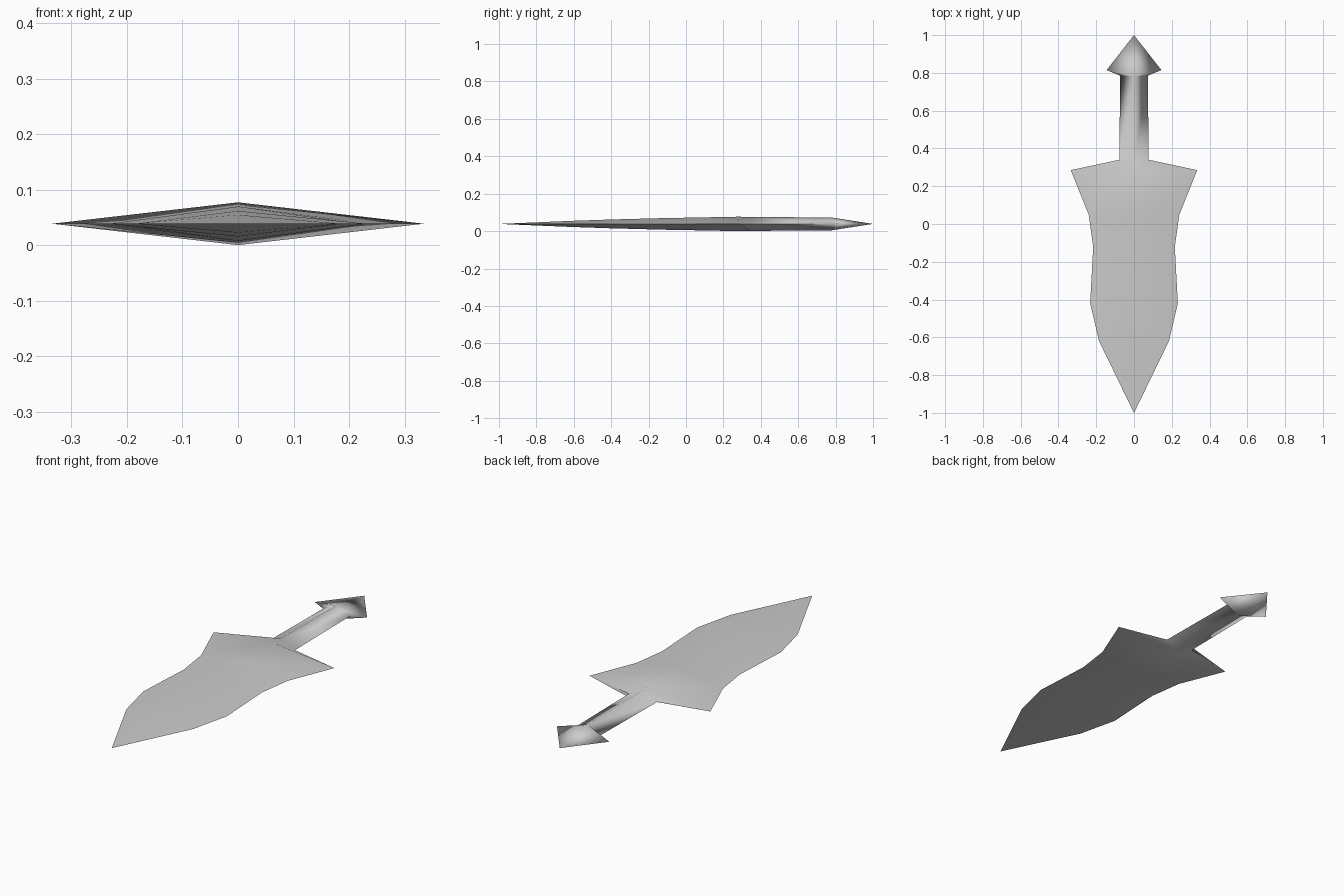
import bpy
import bmesh

cube = bpy.data.objects.get("Cube")
if cube:
    bpy.data.objects.remove(cube, do_unlink=True)

# One grey metal for the whole dagger
metal = bpy.data.materials.new("grey metal")
metal.use_nodes = True
GREY = (0.6, 0.6, 0.6, 1.0)
metal.diffuse_color = GREY
metal.node_tree.nodes["Principled BSDF"].inputs["Base Color"].default_value = GREY

MID = 0.0385  # height of the cutting edge

# Stations from blade tip to pommel: ridge y, ridge half height, edge y, edge half width
BLADE = [
    (-0.62, 0.016, -0.62, 0.185),
    (-0.42, 0.023, -0.42, 0.232),
    (-0.12, 0.031, -0.12, 0.216),
    (0.05, 0.034, 0.05, 0.240),
    (0.28, 0.0385, 0.285, 0.335),
    (0.34, 0.0375, 0.34, 0.078),
]
GRIP_END = (0.78, 0.034, 0.785, 0.073)
POMMEL_CORNER = (0.78, 0.034, 0.815, 0.145)
STATIONS = BLADE + [GRIP_END, POMMEL_CORNER]

bm = bmesh.new()


def half_shell(side):
    """Add the upper (side=1) or lower (side=-1) ridged surface."""
    for mirror in (1, -1):
        rows = [((0, -1.0, MID), (0, -1.0, MID))]
        rows += [((0, ry, MID + side * rh), (mirror * hw, ey, MID))
                 for ry, rh, ey, hw in STATIONS]
        rows.append(((0, 1.0, MID), (0, 1.0, MID)))
        for (r0, e0), (r1, e1) in zip(rows, rows[1:]):
            corners = list(dict.fromkeys((r0, e0, e1, r1)))
            if side * mirror < 0:
                corners.reverse()
            bm.faces.new([bm.verts.new(c) for c in corners]).smooth = True
    return


# Weld each half alone so the blade keeps a crisp edge
for side in (1, -1):
    before = set(bm.verts)
    half_shell(side)
    bmesh.ops.remove_doubles(
        bm, verts=[v for v in bm.verts if v not in before], dist=0.0005)

# Weld the grip end and pommel together so they shade round
bmesh.ops.remove_doubles(bm, verts=[v for v in bm.verts if v.co.y > 0.5], dist=0.0005)

mesh = bpy.data.meshes.new("dagger")
bm.to_mesh(mesh)
bm.free()
mesh.materials.append(metal)
dagger = bpy.data.objects.new("dagger", mesh)
bpy.context.collection.objects.link(dagger)
